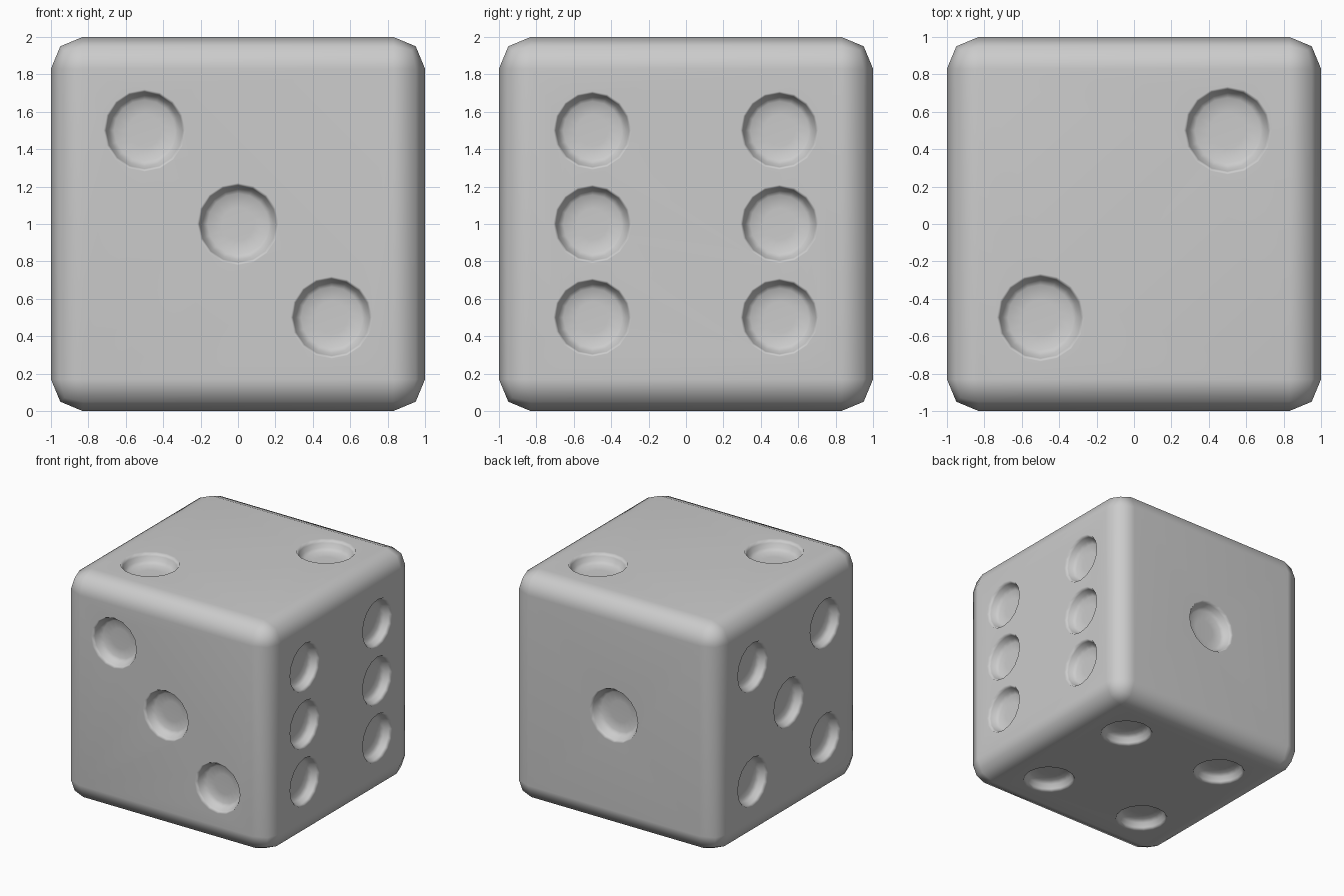
import bpy, bmesh
from math import pi, cos, sin
from mathutils import Vector

if "Cube" in bpy.data.objects:
    bpy.data.objects.remove(bpy.data.objects["Cube"])

SIDES = 16
# Pip profile: (radius factor, height above the face)
PROFILE = [(1.0, 0.05), (1.0, 0.0), (0.93, -0.03), (0.86, -0.065), (0.74, -0.088), (0.4, -0.095)]


def new_object(name, bm):
    bmesh.ops.recalc_face_normals(bm, faces=bm.faces)
    for f in bm.faces:
        f.smooth = True
    mesh = bpy.data.meshes.new(name)
    bm.to_mesh(mesh)
    bm.free()
    ob = bpy.data.objects.new(name, mesh)
    bpy.context.collection.objects.link(ob)
    return ob


def add_pip(bm, normal, u_axis, u, v, radius):
    """Add a closed bowl-shaped cutter on the face with the given normal."""
    n, a = Vector(normal), Vector(u_axis)
    b = n.cross(a)
    centre = Vector((0, 0, 1)) + n + a * u + b * v
    rings = []
    for k, h in PROFILE:
        ring = []
        for i in range(SIDES):
            t = 2 * pi * i / SIDES
            ring.append(bm.verts.new(centre + n * h + (a * cos(t) + b * sin(t)) * radius * k))
        rings.append(ring)
    for r0, r1 in zip(rings, rings[1:]):
        for i in range(SIDES):
            j = (i + 1) % SIDES
            bm.faces.new((r0[i], r0[j], r1[j], r1[i]))
    bm.faces.new(rings[0])
    bm.faces.new(rings[-1])


# Pip layouts per face: normal, in-plane axis, radius, positions
S = 0.5
corners = [(-S, -S), (S, -S), (-S, S), (S, S)]
faces = [
    ((0, -1, 0), (1, 0, 0), 0.22, [(-S, S), (0, 0), (S, -S)]),         # front: three
    ((0, 1, 0), (-1, 0, 0), 0.235, [(0, 0)]),                          # back: one
    ((1, 0, 0), (0, 1, 0), 0.21, corners + [(-S, 0), (S, 0)]),         # right: six
    ((-1, 0, 0), (0, -1, 0), 0.215, corners + [(0, 0)]),               # left: five
    ((0, 0, 1), (1, 0, 0), 0.235, [(-S, -S), (S, S)]),                 # top: two
    ((0, 0, -1), (1, 0, 0), 0.215, corners),                           # bottom: four
]

# Pip cutters
bm = bmesh.new()
for normal, axis, radius, spots in faces:
    for u, v in spots:
        add_pip(bm, normal, axis, u, v, radius)
cutter = new_object("pip_cutter", bm)
cutter.hide_render = True
cutter.hide_set(True)

# Die body with rounded edges
bm = bmesh.new()
bmesh.ops.create_cube(bm, size=2)
bmesh.ops.translate(bm, vec=(0, 0, 1), verts=bm.verts)
bmesh.ops.bevel(bm, geom=list(bm.edges), offset=0.17, segments=2, profile=0.5, affect='EDGES')
die = new_object("die_body", bm)

cut = die.modifiers.new("pips", 'BOOLEAN')
cut.operation = 'DIFFERENCE'
cut.solver = 'EXACT'
cut.object = cutter
die.modifiers.new("smooth_normals", 'WEIGHTED_NORMAL')
